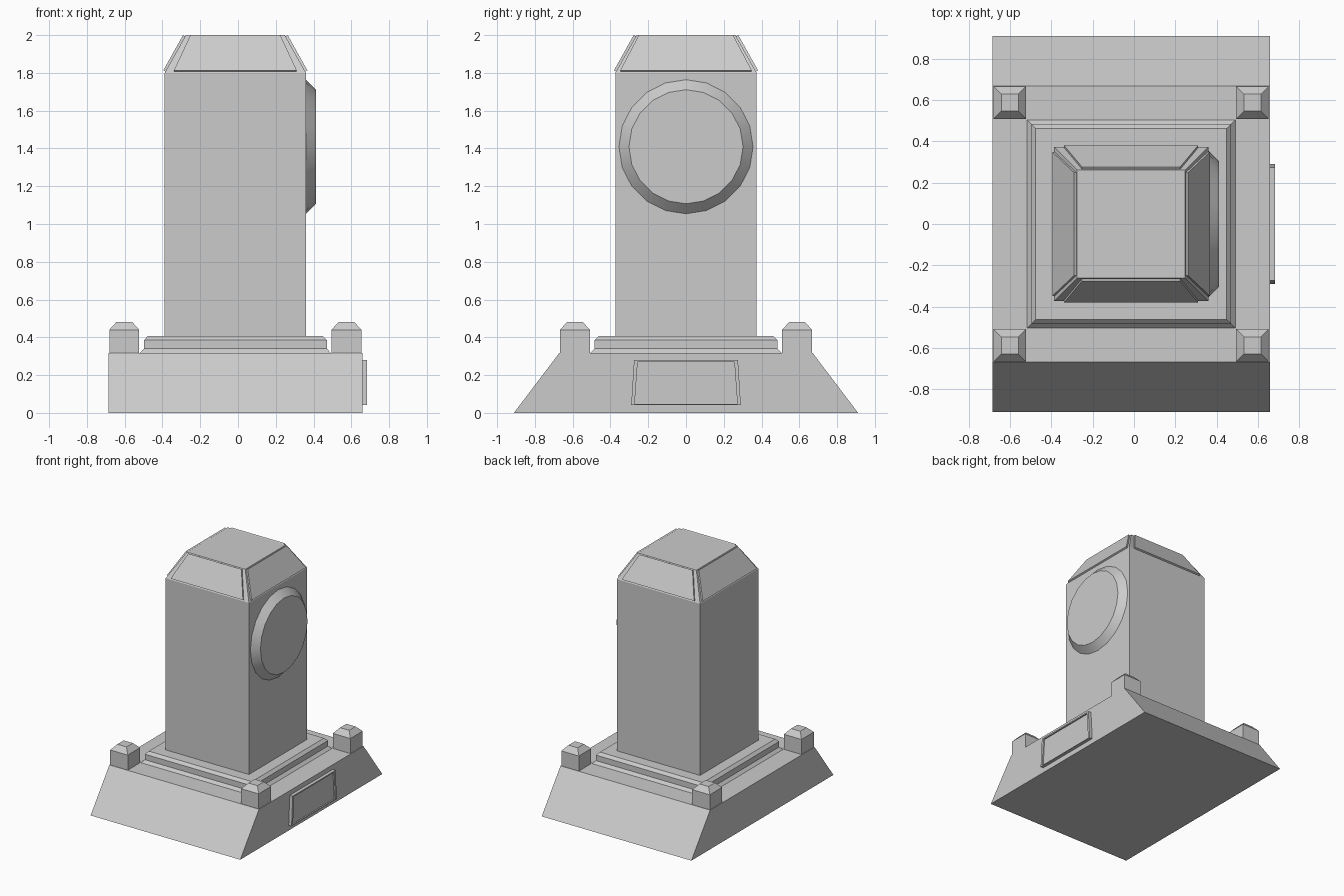
import bpy, bmesh, math
from mathutils import Vector, Matrix

if "Cube" in bpy.data.objects:
    bpy.data.objects.remove(bpy.data.objects["Cube"])

CX = -0.014  # the pillar axis sits slightly left because the plaque sticks out right


def make(name, bm):
    bmesh.ops.recalc_face_normals(bm, faces=bm.faces)
    me = bpy.data.meshes.new(name)
    bm.to_mesh(me)
    bm.free()
    ob = bpy.data.objects.new(name, me)
    bpy.context.collection.objects.link(ob)
    return ob


def loft(name, rings):
    """Skin a closed solid through rings of points."""
    bm = bmesh.new()
    loops = [[bm.verts.new(p) for p in ring] for ring in rings]
    n = len(loops[0])
    for a, b in zip(loops, loops[1:]):
        for i in range(n):
            j = (i + 1) % n
            bm.faces.new((a[i], a[j], b[j], b[i]))
    bm.faces.new(loops[0][::-1])
    bm.faces.new(loops[-1])
    return make(name, bm)


def rect(hx, hy, z, x=CX, y=0):
    return [(x + sx * hx, y + sy * hy, z)
            for sx, sy in ((-1, -1), (1, -1), (1, 1), (-1, 1))]


def square_stack(name, profile, x=CX, y=0):
    return loft(name, [rect(h, h, z, x, y) for h, z in profile])


# base with sloping front and back
loft("base", [rect(0.672, 0.911, 0), rect(0.672, 0.67, 0.318)])

# bevelled step, pillar and tapered cap
square_stack("step", [(0.505, 0.318), (0.484, 0.34), (0.484, 0.385), (0.463, 0.407)])
square_stack("pillar", [(0.374, 0.407), (0.374, 1.8)])
square_stack("cap", [(0.374, 1.8), (0.262, 2.0)])

# four corner posts
for sx in (-1, 1):
    for sy in (-1, 1):
        square_stack("corner_post", [(0.079, 0.318), (0.079, 0.44), (0.041, 0.482)],
                     CX + sx * 0.588, sy * 0.588)

# raised plates on the cap slopes
slope = Vector((0, -0.2, 0.112)).normalized()
for k in range(4):
    hb, ht = ((0.325, 0.238), (0.348, 0.25))[k % 2]
    low, high = Vector((0, -0.370, 1.807)), Vector((0, -0.2655, 1.9937))
    under = [low - Vector((hb, 0, 0)), low + Vector((hb, 0, 0)),
             high + Vector((ht, 0, 0)), high - Vector((ht, 0, 0))]
    turn = Matrix.Translation((CX, 0, 0)) @ Matrix.Rotation(k * math.pi / 2, 4, 'Z')
    loft("cap_plate", [[turn @ p for p in under],
                       [turn @ (p + slope * 0.013) for p in under]])

# round bevelled dial on the right side
def circle(r, x, n=20):
    return [(x, r * math.cos(2 * math.pi * i / n), 1.409 + r * math.sin(2 * math.pi * i / n))
            for i in range(n)]

dial = loft("dial", [circle(0.355, 0.36), circle(0.302, 0.413)])
bpy.context.view_layer.objects.active = dial
dial.select_set(True)
bpy.ops.object.shade_smooth_by_angle(angle=math.radians(30))

# framed plaque on the right side of the base
def trapezoid(hb, ht, z0, z1, x):
    return [(x, -hb, z0), (x, hb, z0), (x, ht, z1), (x, -ht, z1)]

loft("plaque", [trapezoid(0.29, 0.275, 0.042, 0.28, 0.657),
                trapezoid(0.29, 0.275, 0.042, 0.28, 0.684),
                trapezoid(0.272, 0.256, 0.047, 0.27, 0.684),
                trapezoid(0.272, 0.256, 0.047, 0.27, 0.673)])
